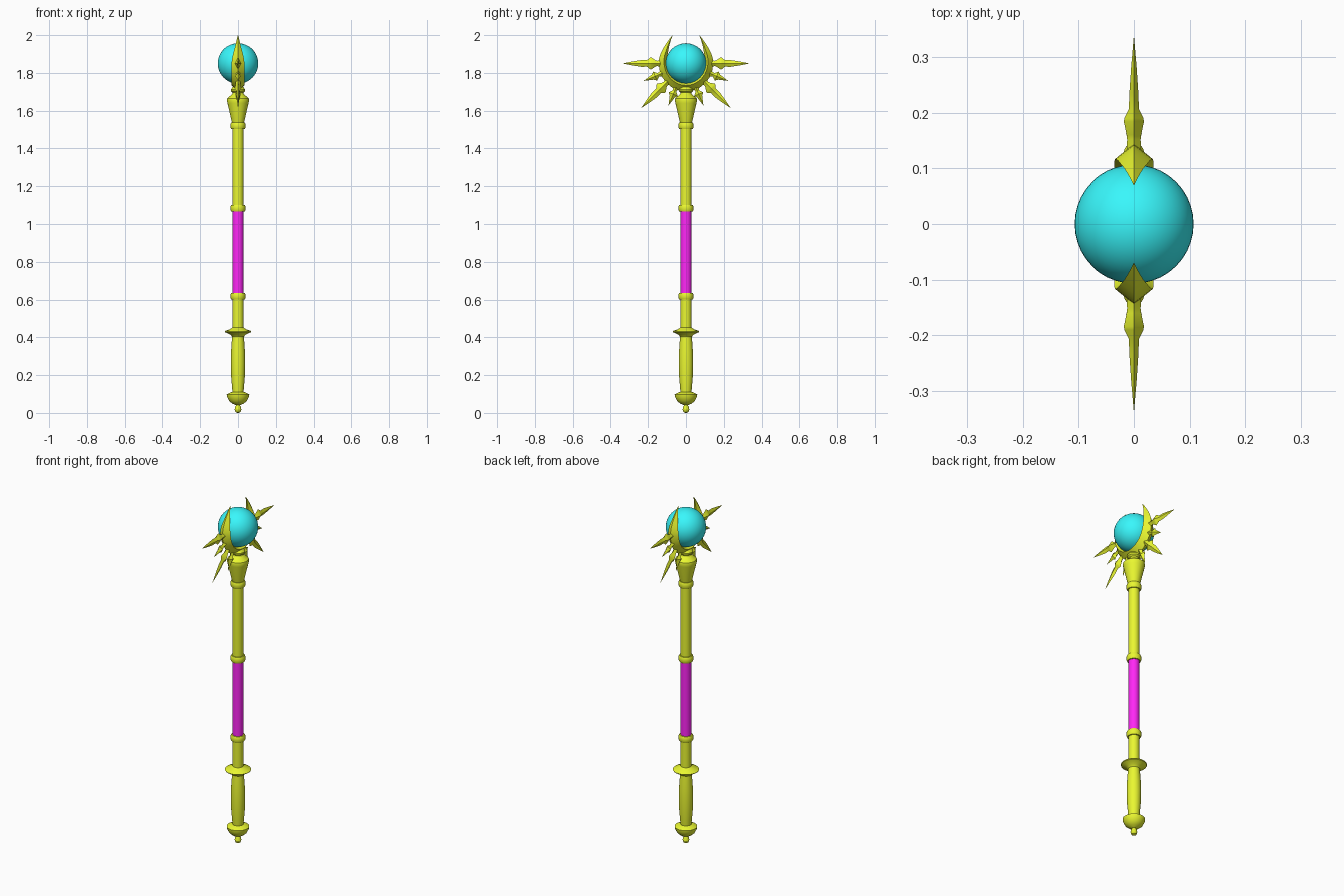
import bpy, bmesh, math
from mathutils import Vector

if "Cube" in bpy.data.objects:
    bpy.data.objects.remove(bpy.data.objects["Cube"])

def material(name, rgb):
    m = bpy.data.materials.new(name)
    m.diffuse_color = (*rgb, 1)
    m.use_nodes = True
    m.node_tree.nodes["Principled BSDF"].inputs["Base Color"].default_value = m.diffuse_color
    return m

GOLD = material("gold", (0.82, 0.93, 0.03))
PURPLE = material("purple_grip", (1.0, 0.02, 0.92))
CYAN = material("cyan_orb", (0.04, 0.93, 0.97))
CZ = 1.85  # height of the orb centre

def loft(name, rings, mat, angle=30, closed=False):
    """Skin a list of equal-sized point rings and cap the ends."""
    bm = bmesh.new()
    vr = [[bm.verts.new(p) for p in ring] for ring in rings]
    n = len(vr[0])
    for a, b in zip(vr, vr[1:]):
        for i in range(n):
            j = (i + 1) % n
            bm.faces.new((a[i], a[j], b[j], b[i]))
    bm.faces.new(vr[0][::-1])
    bm.faces.new(vr[-1])
    bmesh.ops.remove_doubles(bm, verts=bm.verts, dist=1e-5)
    bmesh.ops.recalc_face_normals(bm, faces=bm.faces)
    me = bpy.data.meshes.new(name)
    bm.to_mesh(me)
    bm.free()
    ob = bpy.data.objects.new(name, me)
    bpy.context.collection.objects.link(ob)
    me.materials.append(mat)
    smooth(ob, angle)
    return ob

def smooth(ob, angle):
    bpy.ops.object.select_all(action='DESELECT')
    ob.select_set(True)
    bpy.context.view_layer.objects.active = ob
    bpy.ops.object.shade_smooth_by_angle(angle=math.radians(angle))

def turned(name, profile, mat=GOLD, n=24):
    """Lathe an (r, z) profile about the z axis."""
    rings = [[(r * math.cos(2 * math.pi * i / n), r * math.sin(2 * math.pi * i / n), z)
              for i in range(n)] for r, z in profile]
    return loft(name, rings, mat)

# Pommel, handle and guard
turned("pommel", [(.004, 0), (.013, .004), (.018, .018), (.015, .032), (.010, .041),
                  (.030, .049), (.047, .063), (.058, .085), (.060, .098), (.045, .106), (.028, .112)])
turned("handle", [(.028, .10), (.031, .13), (.036, .19), (.038, .26), (.037, .32), (.033, .38), (.030, .415)])
turned("guard", [(.030, .402), (.040, .414), (.068, .427), (.070, .431), (.066, .435), (.042, .443), (.029, .452)])

# Shaft sections
turned("lower_shaft", [(.029, .44), (.029, .62)])
turned("middle_grip", [(.029, .62), (.029, 1.075)], PURPLE)
turned("upper_shaft", [(.029, 1.075), (.029, 1.53)])

# Collars between sections
for name, z in (("lower_collar", .618), ("middle_collar", 1.083), ("upper_collar", 1.520)):
    turned(name, [(.029, z - .018), (.035, z - .018), (.039, z - .010),
                  (.039, z + .010), (.035, z + .018), (.029, z + .018)])

# Flared head socket
turned("head_socket", [(.030, 1.53), (.034, 1.545), (.044, 1.59), (.056, 1.64), (.059, 1.655),
                       (.057, 1.665), (.030, 1.688), (.028, 1.695), (.037, 1.703),
                       (.038, 1.712), (.030, 1.722), (.020, 1.735)])

# Orb
bpy.ops.mesh.primitive_uv_sphere_add(segments=40, ring_count=24, radius=.107, location=(0, 0, CZ))
orb = bpy.context.object
orb.name = "orb"
orb.data.materials.append(CYAN)
smooth(orb, 60)

def polar(x, r, deg):
    a = math.radians(deg)
    return Vector((x, r * math.cos(a), CZ + r * math.sin(a)))

# Crescent: angle, inner radius, outer radius, half width
half = [(-90, .095, .148, .035), (-75, .095, .148, .035), (-60, .095, .147, .035),
        (-45, .095, .146, .035), (-30, .095, .145, .035), (-15, .096, .144, .035),
        (0, .098, .144, .034), (10, .101, .144, .032), (20, .105, .144, .028),
        (30, .110, .144, .023), (40, .120, .146, .017), (50, .134, .151, .011),
        (58, .149, .158, .006), (65, .1655, .1660, .0004)]
stations = [(-180 - a, *s) for a, *s in half[:0:-1]] + half
rings = []
for a, ri, ro, w in stations:
    rm = ri + (ro - ri) * .4
    rings.append([polar(0, ri, a), polar(w, rm, a), polar(0, ro, a), polar(-w, rm, a)])
loft("crescent", rings, GOLD, 35)

# Spikes: radius, half width in x, half width across
LARGE = [(.125, .013, .020), (.152, .012, .014), (.160, .013, .016), (.184, .018, .032),
         (.190, .017, .030), (.206, .009, .017), (.235, .008, .018), (.280, .005, .011), (.334, .0004, .0004)]
SMALL = [(.125, .012, .020), (.158, .010, .010), (.176, .014, .026), (.190, .010, .014), (.240, .0004, .0004)]

def spike(name, deg, profile):
    a = math.radians(deg)
    across = Vector((0, -math.sin(a), math.cos(a)))
    rings = []
    for r, x, t in profile:
        c = polar(0, r, deg)
        rings.append([c + Vector((x, 0, 0)), c + across * t, c - Vector((x, 0, 0)), c - across * t])
    loft(name, rings, GOLD, 25)

for side, sign in (("right", 1), ("left", -1)):
    for i, d in enumerate((0, -45)):
        spike(f"large_spike_{side}_{i + 1}", -90 + sign * (90 + d), LARGE)
    for i, d in enumerate((-22.5, -67.5)):
        spike(f"small_spike_{side}_{i + 1}", -90 + sign * (90 + d), SMALL)
